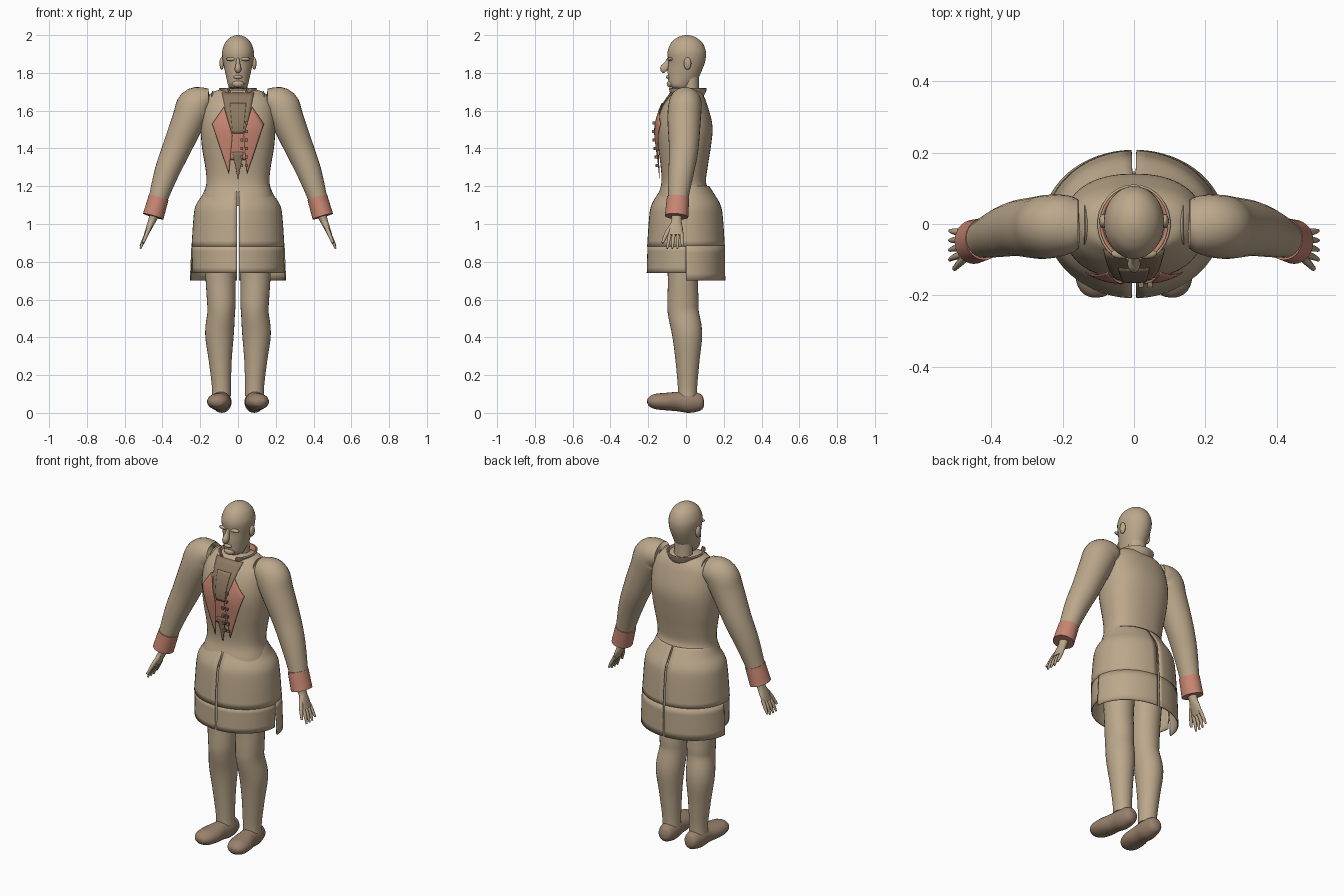
import bpy, bmesh, math
from mathutils import Vector
from mathutils.bvhtree import BVHTree

cube = bpy.data.objects.get("Cube")
if cube:
    bpy.data.objects.remove(cube)


def material(name, rgb):
    m = bpy.data.materials.new(name)
    m.use_nodes = True
    m.diffuse_color = (*rgb, 1)
    m.node_tree.nodes["Principled BSDF"].inputs["Base Color"].default_value = (*rgb, 1)
    return m


TAN = material("tan", (0.5, 0.39, 0.26))
SALMON = material("salmon", (0.58, 0.24, 0.17))
BROWN = material("shirt_brown", (0.27, 0.19, 0.12))
SHOE = material("shoe_brown", (0.32, 0.22, 0.15))
SIDES = (("left_", 1), ("right_", -1))


def finish(name, bm, mat, smooth=True):
    bmesh.ops.recalc_face_normals(bm, faces=bm.faces)
    mesh = bpy.data.meshes.new(name)
    bm.to_mesh(mesh)
    bm.free()
    mesh.materials.append(mat)
    ob = bpy.data.objects.new(name, mesh)
    bpy.context.collection.objects.link(ob)
    if smooth:
        bpy.context.view_layer.objects.active = ob
        ob.select_set(True)
        bpy.ops.object.shade_smooth_by_angle(angle=math.radians(45))
        ob.select_set(False)
    return ob


def spline(rows, steps):
    """Catmull-Rom samples through rows of equal length."""
    pts = [Vector(r) for r in rows]
    pts = [pts[0]] + pts + [pts[-1]]
    out = []
    for a, b, c, d in zip(pts, pts[1:], pts[2:], pts[3:]):
        for k in range(steps):
            t = k / steps
            out.append(b + (c - a) * t / 2 + (a * 2 - b * 5 + c * 4 - d) * t * t / 2
                       + (b * 3 - a - c * 3 + d) * t ** 3 / 2)
    return out + [pts[-1]]


def bridge(bm, rings, closed):
    n = len(rings[0])
    for a, b in zip(rings, rings[1:]):
        for i in range(n if closed else n - 1):
            j = (i + 1) % n
            bm.faces.new((a[i], a[j], b[j], b[i]))


def loft(name, rows, mat, side=1, n=24, steps=4, power=2.0):
    """Closed body through stations (x, y, z, radius across, radius deep)."""
    rows = spline(rows, steps)
    bm, rings = bmesh.new(), []
    for i, r in enumerate(rows):
        c = Vector(r[:3])
        t = (Vector(rows[min(i + 1, len(rows) - 1)][:3]) - Vector(rows[max(i - 1, 0)][:3])).normalized()
        u = (Vector((1, 0, 0)) - t * t.x).normalized()
        v = t.cross(u)
        ring = []
        for k in range(n):
            a = math.tau * k / n
            cu, sv = (math.copysign(abs(f) ** (2 / power), f) for f in (math.cos(a), math.sin(a)))
            p = c + u * cu * r[3] + v * sv * r[4]
            ring.append(bm.verts.new((p.x * side, p.y, p.z)))
        rings.append(ring)
    bridge(bm, rings, True)
    bm.faces.new(rings[0])
    bm.faces.new(rings[-1])
    return finish(name, bm, mat)


def shell(name, rows, start, end, mat, side=1, steps=4, n=24):
    """Open cloth panel through (z, x radius, y radius), angles in degrees from the front."""
    bm, rings = bmesh.new(), []
    for z, rx, ry in spline(rows, steps):
        arc = [math.radians(start + (end - start) * k / n) for k in range(n + 1)]
        rings.append([bm.verts.new((side * rx * math.sin(a), -ry * math.cos(a), z)) for a in arc])
    bridge(bm, rings, False)
    ob = finish(name, bm, mat)
    mod = ob.modifiers.new("thickness", "SOLIDIFY")
    mod.thickness, mod.offset = 0.006, 0
    return ob


def ellipsoid(name, loc, radii, mat):
    bm = bmesh.new()
    bmesh.ops.create_uvsphere(bm, u_segments=16, v_segments=10, radius=1)
    for v in bm.verts:
        v.co = Vector(loc) + Vector(a * b for a, b in zip(v.co, radii))
    return finish(name, bm, mat)


# Torso of the coat
torso = loft("coat_torso", [
    (0, 0, 1.71, .1, .06), (0, 0, 1.695, .14, .08), (0, 0, 1.65, .18, .108),
    (0, -.005, 1.58, .195, .135), (0, -.007, 1.5, .198, .148), (0, -.008, 1.4, .19, .138),
    (0, -.01, 1.3, .173, .124), (0, -.012, 1.22, .167, .118), (0, -.01, 1.16, .182, .138),
    (0, -.008, 1.1, .2, .155)], TAN, n=40, power=2.3)
tree = BVHTree.FromPolygons([v.co for v in torso.data.vertices],
                            [p.vertices[:] for p in torso.data.polygons])


def chest_y(x, z):
    hit = tree.ray_cast(Vector((x, -1, z)), Vector((0, 1, 0)))[0]
    return hit.y if hit else -.06


def plate(name, corners, lift, mat, side=1, n=10):
    """Thin panel laid on the chest, from four (x, z) corners."""
    a, b, c, d = (Vector(p) for p in corners)
    bm, rows = bmesh.new(), []
    for i in range(n + 1):
        l, r = a.lerp(d, i / n), b.lerp(c, i / n)
        pts = [l.lerp(r, j / n) for j in range(n + 1)]
        rows.append([bm.verts.new((side * p.x, chest_y(p.x, p.y) - lift, p.y)) for p in pts])
    bridge(bm, rows, False)
    bmesh.ops.remove_doubles(bm, verts=bm.verts, dist=.0001)
    ob = finish(name, bm, mat)
    mod = ob.modifiers.new("thickness", "SOLIDIFY")
    mod.thickness, mod.offset = 0.003, 0


# Shirt, waistcoat and lapels
plate("shirt_front", [(-.085, 1.695), (.085, 1.695), (.035, 1.45), (-.035, 1.45)], .004, BROWN)
plate("shirt_bib", [(-.043, 1.64), (.043, 1.64), (.028, 1.48), (-.028, 1.48)], .009, BROWN)
plate("waistcoat", [(-.034, 1.49), (.034, 1.49), (.045, 1.34), (-.045, 1.34)], .008, SALMON)
plate("waistcoat_point", [(-.028, 1.38), (.028, 1.38), (.002, 1.24), (-.002, 1.24)], .012, BROWN)
for tag, s in SIDES:
    plate(tag + "lapel", [(.074, 1.62), (.137, 1.53), (.048, 1.265), (.03, 1.47)], .014, SALMON, s)

# Two columns of square buttons
for col, (x, count) in enumerate(((.045, 6), (.02, 4))):
    for i in range(count):
        z = 1.31 + .045 * i
        bm = bmesh.new()
        bmesh.ops.create_cube(bm, size=.014)
        bmesh.ops.translate(bm, verts=bm.verts, vec=(x, chest_y(x, z) - .02, z))
        finish(f"button_{col}_{i}", bm, BROWN, False)

# Collar with its lining
shell("collar", [(1.67, .085, .085), (1.695, .088, .1), (1.718, .1, .108)], 35, 325, TAN)
shell("collar_lining", [(1.67, .078, .078), (1.695, .082, .093), (1.718, .094, .102)], 30, 330, SALMON)

# Head and neck
loft("neck", [(0, .025, 1.62, .065, .055), (0, .025, 1.7, .052, .044), (0, .02, 1.82, .052, .048)], TAN)
loft("head", [
    (0, -.045, 1.718, .03, .03), (0, -.042, 1.73, .05, .054), (0, -.022, 1.78, .063, .08),
    (0, -.006, 1.83, .074, .091), (0, .003, 1.88, .083, .101), (0, .004, 1.92, .083, .1),
    (0, .004, 1.96, .068, .082), (0, .004, 1.985, .044, .053), (0, .004, 1.997, .02, .024),
    (0, .004, 2, .003, .003)], TAN, n=32)
loft("nose", [(0, -.09, 1.875, .008, .01), (0, -.1, 1.85, .011, .015),
              (0, -.112, 1.822, .018, .025), (0, -.105, 1.808, .012, .015)], TAN)
ellipsoid("lips", (0, -.094, 1.778), (.024, .012, .01), TAN)
ellipsoid("chin", (0, -.08, 1.742), (.032, .022, .02), TAN)

# Parts found on each side
for tag, s in SIDES:
    ellipsoid(tag + "ear", (s * .086, .008, 1.85), (.012, .02, .033), TAN)
    ellipsoid(tag + "brow", (s * .034, -.083, 1.873), (.03, .014, .01), TAN)

    loft(tag + "sleeve", [
        (.12, 0, 1.65, .04, .05), (.17, 0, 1.652, .07, .078), (.225, -.005, 1.627, .097, .088),
        (.262, -.01, 1.55, .088, .088), (.325, -.012, 1.4, .076, .078),
        (.375, -.025, 1.28, .066, .068), (.418, -.04, 1.15, .052, .055),
        (.44, -.046, 1.07, .046, .05)], TAN, s, n=28)
    loft(tag + "cuff", [(.42, -.042, 1.14, .054, .059), (.449, -.05, 1.04, .056, .062)],
         SALMON, s, n=28)

    # Hand with four fingers and a thumb
    loft(tag + "palm", [(.44, -.05, 1.06, .026, .03), (.456, -.05, 1.015, .02, .027),
                        (.471, -.054, .98, .016, .037), (.488, -.055, .94, .011, .036)], TAN, s)
    for i in range(4):
        y, tip = -.084 + .02 * i, -.1 + .027 * i
        drop = .87 + .012 * (i == 3)
        loft(tag + f"finger_{i}", [(.48, y, .955, .009, .01), (.502, (y + tip) / 2, .91, .009, .009),
                                   (.516, tip, drop, .005, .005)], TAN, s, n=10)
    loft(tag + "thumb", [(.46, -.07, 1, .011, .012), (.48, -.1, .955, .011, .012),
                         (.503, -.125, .9, .007, .007)], TAN, s, n=10)

    # Coat skirt, split at the centre front and back
    shell(tag + "coat_hip", [(1.2, .165, .12), (1.15, .188, .152), (1.1, .22, .18),
                             (1.04, .232, .192), (.88, .243, .203)], 1.5, 178.5, TAN, s)
    shell(tag + "skirt_front", [(.885, .241, .201), (.74, .238, .205)], 1.5, 90, TAN, s)
    shell(tag + "skirt_back", [(.885, .244, .204), (.7, .252, .205)], 90, 178.5, TAN, s)

    # Leg and shoe
    loft(tag + "leg", [
        (.095, -.005, 1.05, .09, .1), (.094, -.012, .85, .084, .09), (.092, -.016, .7, .079, .08),
        (.088, -.016, .59, .076, .083), (.089, -.014, .53, .073, .082), (.098, .006, .42, .076, .08),
        (.094, .008, .28, .061, .064), (.088, .008, .15, .051, .052), (.087, .008, .09, .05, .05)],
        TAN, s, n=28)
    loft(tag + "shoe", [
        (.082, .095, .055, .012, .015), (.083, .08, .055, .038, .042), (.086, .02, .058, .052, .058),
        (.091, -.04, .06, .052, .052), (.1, -.11, .06, .062, .046), (.108, -.165, .06, .055, .04),
        (.112, -.196, .058, .034, .024), (.113, -.205, .057, .01, .008)], SHOE, s)
